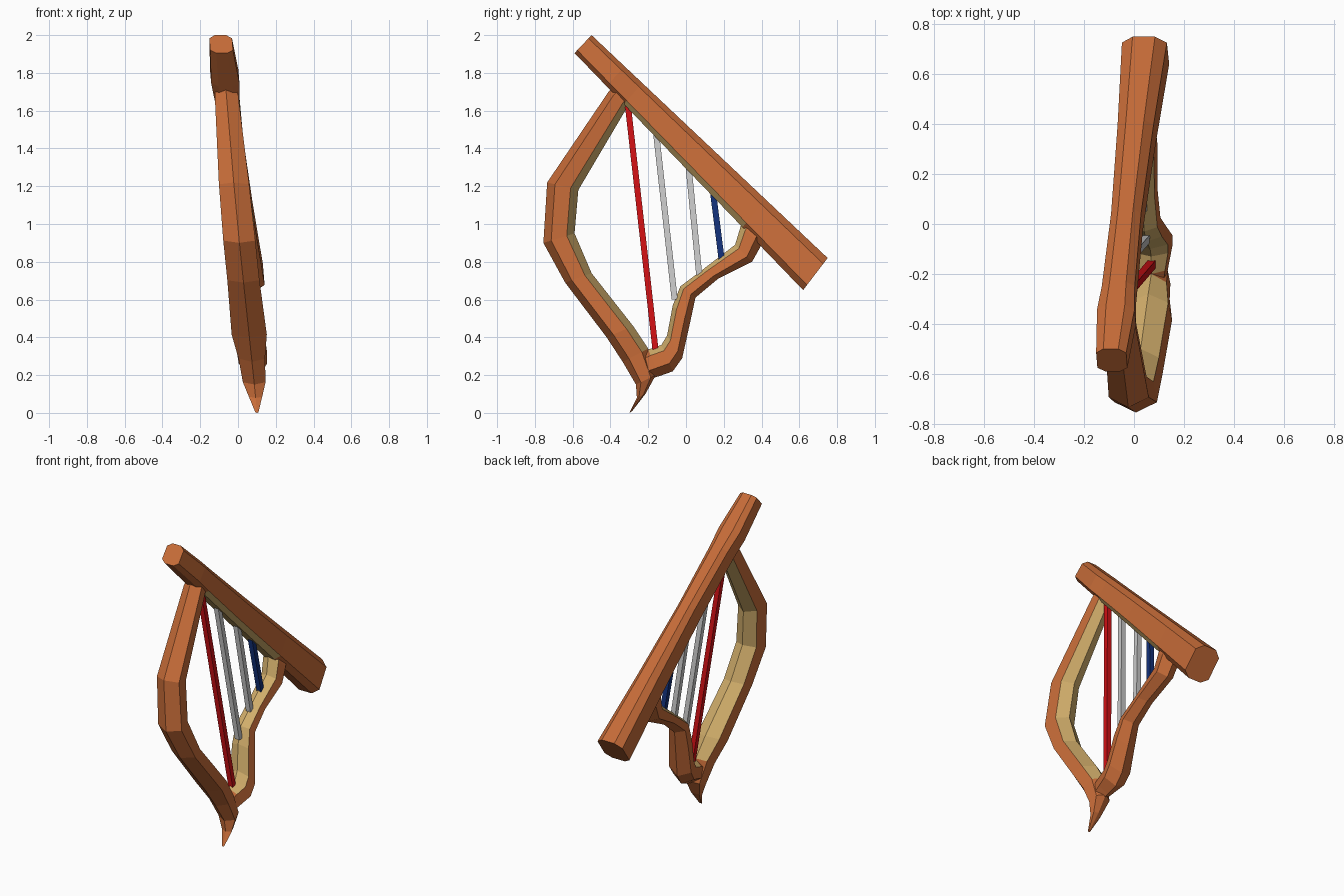
import bpy, bmesh
from mathutils import Vector

if "Cube" in bpy.data.objects:
    bpy.data.objects.remove(bpy.data.objects["Cube"])


def material(name, rgb):
    m = bpy.data.materials.new(name)
    m.diffuse_color = (*rgb, 1)
    m.use_nodes = True
    m.node_tree.nodes["Principled BSDF"].inputs["Base Color"].default_value = m.diffuse_color
    return m


WOOD = material("brown wood", (0.57, 0.15, 0.04))
TAN = material("tan wood", (0.65, 0.43, 0.15))
RED = material("red string", (0.62, 0.005, 0.007))
GREY = material("grey string", (0.58, 0.58, 0.58))
BLUE = material("blue string", (0.006, 0.03, 0.19))


def lean(y, z):
    """x of the leaning plane the whole harp lies in"""
    return 0.105 - 0.095 * z + 0.016 * y


def loft(name, stations, section, mats, tan_rule=None):
    """stations: (edge a, edge b, half width); section: (a-to-b fraction, width fraction)"""
    bm = bmesh.new()
    rings = []
    for a, b, hw in stations:
        ring = []
        for s, w in section:
            y, z = Vector(a).lerp(Vector(b), s)
            ring.append(bm.verts.new((lean(y, z) + w * hw, y, z)))
        rings.append(ring)
    n = len(section)
    for i in range(len(rings) - 1):
        for k in range(n):
            j = (k + 1) % n
            f = bm.faces.new((rings[i][k], rings[i][j], rings[i + 1][j], rings[i + 1][k]))
            if tan_rule and tan_rule(i, (section[k][0] + section[j][0]) / 2):
                f.material_index = 1
    bm.faces.new(rings[0])
    bm.faces.new(rings[-1][::-1])
    bmesh.ops.recalc_face_normals(bm, faces=bm.faces)
    me = bpy.data.meshes.new(name)
    bm.to_mesh(me)
    bm.free()
    for m in mats:
        me.materials.append(m)
    ob = bpy.data.objects.new(name, me)
    bpy.context.collection.objects.link(ob)
    return ob


# Neck beam: straight eight-sided bar, tan underneath inside the frame
low0, low1 = Vector((-0.59, 1.905)), Vector((0.62, 0.65))
up0, up1 = Vector((-0.50, 2.0)), Vector((0.75, 0.82))
beam = [(low0.lerp(low1, t), up0.lerp(up1, t), hw) for t, hw in
        ((0, .06), (.14, .075), (.215, .066), (.45, .06), (.735, .072), (1, .09))]
octagon = [(0, -.5), (.16, -1), (.82, -1), (1, -.5), (1, .5), (.82, 1), (.16, 1), (0, .5)]
loft("neck_beam", beam, octagon, (WOOD, TAN), lambda i, s: i in (2, 3) and s < 0.12)

# Curved front pillar, ending in a pointed foot
pillar = [
    ((-.37, 1.745), (-.28, 1.66), .055),
    ((-.41, 1.70), (-.31, 1.62), .062),
    ((-.735, 1.22), (-.57, 1.18), .08),
    ((-.755, .90), (-.59, .95), .085),
    ((-.64, .69), (-.50, .74), .085),
    ((-.42, .40), (-.28, .46), .093),
    ((-.335, .27), (-.20, .34), .07),
    ((-.265, .15), (-.16, .20), .06),
    ((-.26, .08), (-.215, .10), .035),
    ((-.30, 0), (-.285, .01), .008),
]
ridged = [(0, 0), (.25, -1), (.75, -.85), (1, 0), (.75, .85), (.25, 1)]
loft("curved_pillar", pillar, ridged, (WOOD, TAN), lambda i, s: i < 6 and s > 0.8)

# Wavy lower arm from the foot up to the beam
arm = [
    ((-.19, .18), (-.25, .31), .05),
    ((-.14, .195), (-.20, .335), .06),
    ((-.07, .22), (-.13, .36), .075),
    ((-.02, .29), (-.10, .41), .08),
    ((.02, .47), (-.07, .57), .07),
    ((.05, .61), (-.03, .67), .06),
    ((.17, .71), (.09, .76), .055),
    ((.35, .80), (.26, .89), .062),
    ((.40, .89), (.29, .99), .065),
    ((.43, .96), (.33, 1.05), .05),
]
flatter = [(0, 0), (.3, -1), (.78, -.85), (1, 0), (.78, .85), (.3, 1)]
loft("lower_arm", arm, flatter, (WOOD, TAN), lambda i, s: i > 0 and s > 0.8)

# Four strings
square = [(0, -1), (1, -1), (1, 1), (0, 1)]
for name, (y0, z0), (y1, z1), mat in (
        ("long_string", (-.31, 1.65), (-.16, .32), RED),
        ("second_string", (-.158, 1.48), (-.06, .60), GREY),
        ("third_string", (.013, 1.31), (.07, .73), GREY),
        ("short_string", (.143, 1.17), (.19, .80), BLUE)):
    h = 0.016
    loft(name, [((y - h, z), (y + h, z), h) for y, z in ((y0, z0), (y1, z1))], square, (mat,))
